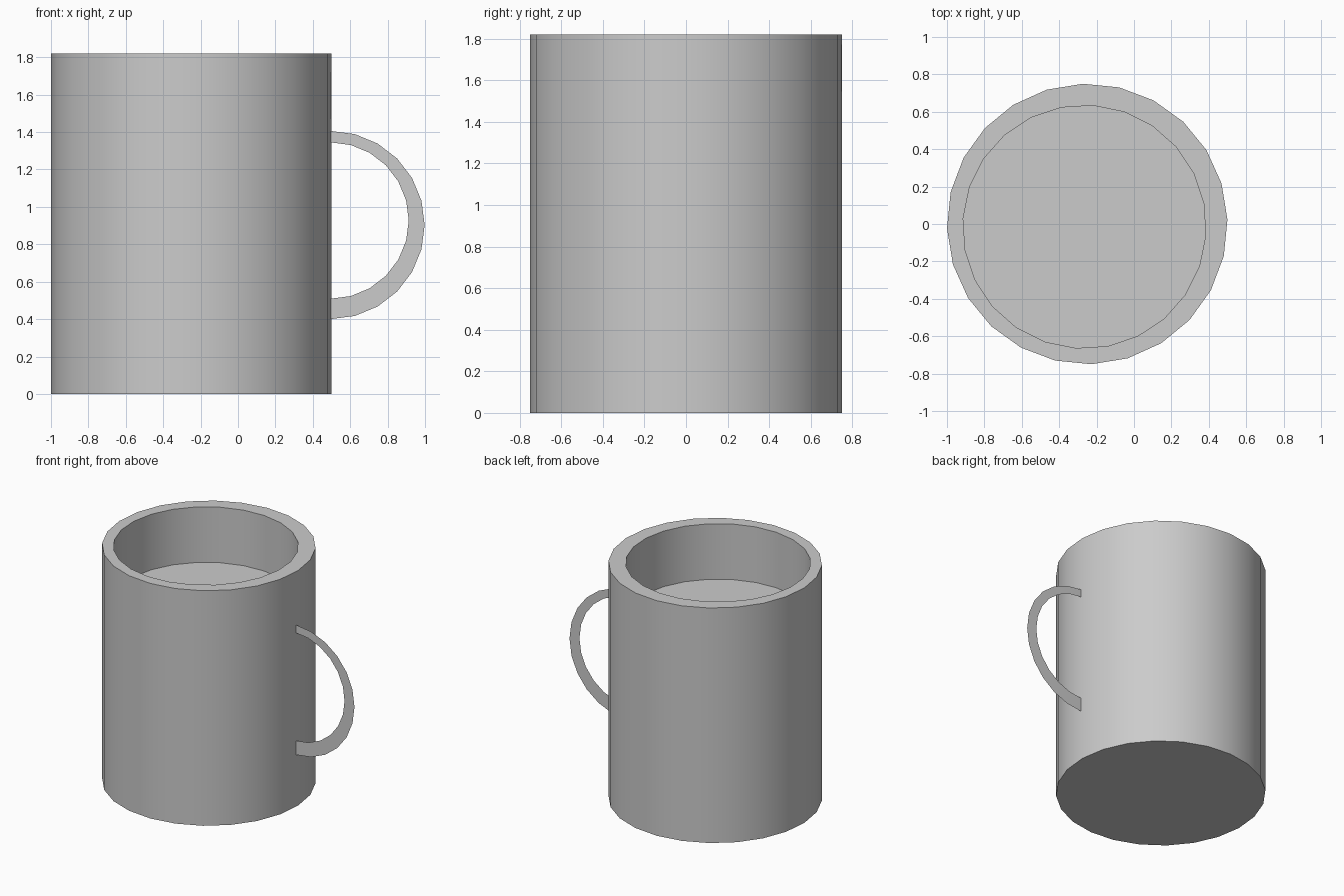
import bpy, bmesh
from math import sin, cos, radians

old = bpy.data.objects.get("Cube")
if old:
    bpy.data.objects.remove(old, do_unlink=True)

SIDES = 24
HEIGHT, FLOOR_Z = 1.82, 1.39

grey = bpy.data.materials.new("grey_ceramic")
grey.use_nodes = True
grey.diffuse_color = (0.6, 0.6, 0.6, 1)
grey.node_tree.nodes["Principled BSDF"].inputs["Base Color"].default_value = (0.6, 0.6, 0.6, 1)


def make_object(name, bm):
    mesh = bpy.data.meshes.new(name)
    bm.to_mesh(mesh)
    bm.free()
    mesh.materials.append(grey)
    obj = bpy.data.objects.new(name, mesh)
    bpy.context.collection.objects.link(obj)
    return obj


def ring(bm, cx, cy, radius, z, start):
    """Horizontal loop of vertices."""
    angles = [radians(start + 360 * i / SIDES) for i in range(SIDES)]
    return [bm.verts.new((cx + radius * cos(a), cy + radius * sin(a), z)) for a in angles]


def bridge(bm, a, b):
    for i in range(SIDES):
        j = (i + 1) % SIDES
        bm.faces.new((a[i], a[j], b[j], b[i]))


# Mug body: outer wall, rim, slightly off-centre inner wall and floor
bm = bmesh.new()
bottom = ring(bm, -0.25, 0, 0.75, 0, 1.8)
top = ring(bm, -0.25, 0, 0.75, HEIGHT, 1.8)
lip = ring(bm, -0.265, -0.015, 0.65, HEIGHT, -4)
floor = ring(bm, -0.265, -0.015, 0.65, FLOOR_Z, -4)
bm.faces.new(bottom[::-1])
for low, high in ((bottom, top), (top, lip), (lip, floor)):
    bridge(bm, low, high)
bm.faces.new(floor)
body = make_object("mug_body", bm)
bpy.context.view_layer.objects.active = body
body.select_set(True)
bpy.ops.object.shade_smooth_by_angle(angle=radians(30))

# Handle: flat half ring, thicker towards the bottom
bm = bmesh.new()
pairs = []
for i in range(13):
    a = radians(-90 + 15 * i)
    pairs.append([bm.verts.new((0.495 + r * cos(a), 0, z + r * sin(a)))
                  for r, z in ((0.418, 0.927), (0.503, 0.903))])
for (in0, out0), (in1, out1) in zip(pairs, pairs[1:]):
    bm.faces.new((in0, out0, out1, in1))
make_object("handle", bm)
